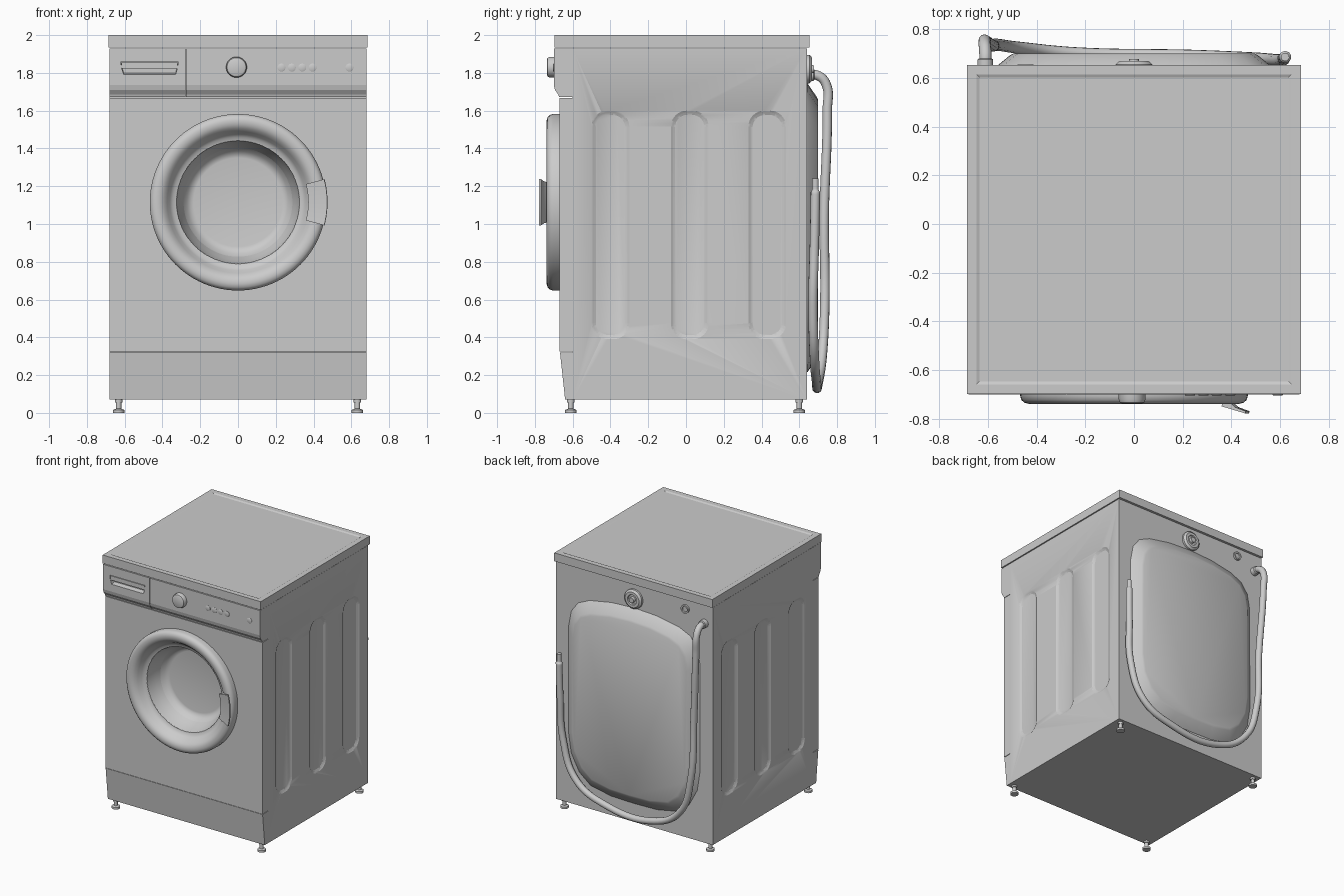
import bpy, bmesh, math
from mathutils import Vector

if "Cube" in bpy.data.objects:
    bpy.data.objects.remove(bpy.data.objects["Cube"])

GREY = (0.6, 0.6, 0.6, 1)
mat = bpy.data.materials.new("appliance_grey")
mat.use_nodes = True
mat.diffuse_color = GREY
mat.node_tree.nodes["Principled BSDF"].inputs["Base Color"].default_value = GREY


def select(obj):
    bpy.ops.object.select_all(action='DESELECT')
    obj.select_set(True)
    bpy.context.view_layer.objects.active = obj


def finish(name, bm):
    bmesh.ops.recalc_face_normals(bm, faces=bm.faces)
    mesh = bpy.data.meshes.new(name)
    bm.to_mesh(mesh)
    bm.free()
    obj = bpy.data.objects.new(name, mesh)
    bpy.context.collection.objects.link(obj)
    mesh.materials.append(mat)
    return obj


def smooth(obj, angle=35):
    select(obj)
    bpy.ops.object.shade_smooth_by_angle(angle=math.radians(angle))
    return obj


def loft(name, rings):
    """Skin a list of equal-length point rings and cap both ends."""
    bm = bmesh.new()
    loops = [[bm.verts.new(p) for p in ring] for ring in rings]
    n = len(loops[0])
    for a, b in zip(loops, loops[1:]):
        for i in range(n):
            j = (i + 1) % n
            bm.faces.new((a[i], a[j], b[j], b[i]))
    bm.faces.new(loops[0])
    bm.faces.new(loops[-1])
    return finish(name, bm)


def prism(name, profile, x0, x1):
    return loft(name, [[(x, y, z) for y, z in profile] for x in (x0, x1)])


def box(name, x, y, z):
    return prism(name, [(y[0], z[0]), (y[1], z[0]), (y[1], z[1]), (y[0], z[1])], *x)


def lathe(name, profile, center, axis='Y', steps=64):
    """Turn (radius, distance) pairs around an axis through center."""
    rings = []
    for r, d in profile:
        ring = []
        for i in range(steps):
            a = math.tau * i / steps
            c, s = max(r, 0.0005) * math.cos(a), max(r, 0.0005) * math.sin(a)
            off = (c, d, s) if axis == 'Y' else (c, s, d)
            ring.append(Vector(center) + Vector(off))
        rings.append(ring)
    return smooth(loft(name, rings))


def rounded(w, h, r, n=8):
    """Rounded rectangle outline centred on the origin."""
    pts = []
    for k, (sx, sy) in enumerate(((1, 1), (-1, 1), (-1, -1), (1, -1))):
        for i in range(n + 1):
            a = math.pi / 2 * (k + i / n)
            pts.append((sx * (w / 2 - r) + r * math.cos(a),
                        sy * (h / 2 - r) + r * math.sin(a)))
    return pts


def cut(obj, cutters):
    for c in cutters:
        mod = obj.modifiers.new("cut", 'BOOLEAN')
        mod.operation, mod.solver, mod.object = 'DIFFERENCE', 'EXACT', c
        select(obj)
        bpy.ops.object.modifier_apply(modifier=mod.name)
    return obj


def discard(cutters):
    for c in cutters:
        bpy.data.objects.remove(c)


W = 0.68
DOOR = (0, 0, 1.115)

# Cabinet with three pressed panels on each side
cabinet = box("cabinet", (-W, W), (-0.6, 0.64), (0.07, 1.93))
door_hole = lathe("door_hole_cutter", [(0.4, -0.9), (0.4, -0.4)], DOOR)
dents = []
for side in (-1, 1):
    for yc in (-0.4, 0.02, 0.43):
        layers = ((0.004, 0.21), (0, 0.2), (-0.006, 0.18), (-0.012, 0.155))
        dents.append(loft("dent_cutter", [
            [(side * (W + d), yc + u, 0.995 + v)
             for u, v in rounded(w, w + 1.01, w * 0.42)] for d, w in layers]))
cut(cabinet, [door_hole] + dents)
smooth(cabinet)

# Front panel and sloping kick plate
front_panel = box("front_panel", (-W, W), (-0.67, -0.6), (0.324, 1.668))
cut(front_panel, [door_hole])
discard([door_hole] + dents)
prism("kick_plate", [(-0.6, 0.32), (-0.667, 0.32), (-0.64, 0.07), (-0.6, 0.07)], -W, W)

# Control fascia, split at the drawer seam
fascia = [(-0.6, 1.93), (-0.7, 1.93), (-0.7, 1.735), (-0.694, 1.71),
          (-0.676, 1.685), (-0.672, 1.672), (-0.6, 1.672)]
drawer = prism("detergent_drawer", fascia, -W, -0.277)
prism("control_fascia", fascia, -0.274, W)
grip_shape = [(-0.62, 1.857), (-0.317, 1.857), (-0.32, 1.825),
              (-0.33, 1.788), (-0.605, 1.788), (-0.617, 1.825)]
grip = loft("grip_cutter", [[(x, y, z + dz) for x, z in grip_shape]
                            for y, dz in ((-0.72, 0), (-0.665, 0.012))])
cut(drawer, [grip])
discard([grip])
box("drawer_grip_lip", (-0.617, -0.321), (-0.699, -0.685), (1.824, 1.857))

# Worktop with a shallow pressed centre
worktop = box("worktop", (-0.685, 0.685), (-0.697, 0.653), (1.935, 2.0))
bm = bmesh.new()
bm.from_mesh(worktop.data)
bm.normal_update()
top = [f for f in bm.faces if f.normal.z > 0.9]
bmesh.ops.inset_region(bm, faces=top, thickness=0.055)
bmesh.ops.inset_region(bm, faces=top, thickness=0.018, depth=-0.006)
bm.to_mesh(worktop.data)
bm.free()

# Round door: rim, throat and glass bowl
lathe("door", [(0.467, -0.665), (0.467, -0.705), (0.462, -0.722), (0.45, -0.733),
               (0.432, -0.738), (0.41, -0.735), (0.392, -0.725), (0.375, -0.705),
               (0.36, -0.68), (0.345, -0.665), (0.325, -0.66)], DOOR, steps=96)
bpy.data.objects["door"].data.polygons[-1].select = True
bm = bmesh.new()
bm.from_mesh(bpy.data.objects["door"].data)
bmesh.ops.delete(bm, geom=[f for f in bm.faces if len(f.verts) > 4], context='FACES_ONLY')
bm.to_mesh(bpy.data.objects["door"].data)
bm.free()
bowl = lathe("door_glass", [(0.326, -0.662), (0.318, -0.63), (0.305, -0.59), (0.288, -0.55),
                            (0.27, -0.522), (0.25, -0.508), (0.235, -0.505), (0, -0.505)],
             DOOR, steps=96)
bm = bmesh.new()
bm.from_mesh(bowl.data)
rim = [f for f in bm.faces if len(f.verts) > 4 and f.calc_center_median().y < -0.6]
bmesh.ops.delete(bm, geom=rim, context='FACES_ONLY')
bmesh.ops.reverse_faces(bm, faces=[f for f in bm.faces if f.normal.y > 0.5])
bm.to_mesh(bowl.data)
bm.free()

# Door handle: flared arc plate following the rim
section = [(0.375, -0.735), (0.372, -0.748), (0.42, -0.762), (0.472, -0.777),
           (0.474, -0.768), (0.43, -0.752), (0.41, -0.735)]
arc = [math.radians(-15 + 2.5 * i) for i in range(13)]
smooth(loft("door_handle", [[(r * math.cos(a), y, 1.115 + r * math.sin(a))
                             for r, y in section] for a in arc]))

# Programme knob and small buttons
lathe("programme_knob", [(0.055, -0.69), (0.055, -0.72), (0.05, -0.732),
                         (0.042, -0.736), (0, -0.736)], (-0.008, 0, 1.83))
for x in (0.23, 0.285, 0.34, 0.395, 0.59):
    lathe("button", [(0.021, -0.69), (0.021, -0.702), (0.017, -0.704), (0, -0.704)],
          (x, 0, 1.828), steps=24)

# Raised rear cover with an arched top
half = [(0, 1.75), (0.2, 1.74), (0.39, 1.705), (0.49, 1.66), (0.55, 1.58), (0.573, 1.46),
        (0.575, 0.62), (0.55, 0.46), (0.48, 0.33), (0.38, 0.25), (0.2, 0.215), (0, 0.21)]
outline = half + [(-x, z) for x, z in half[-2:0:-1]]
smooth(loft("rear_cover", [[(x * s, y, 0.98 + (z - 0.98) * t) for x, z in outline]
                           for y, s, t in ((0.635, 1, 1), (0.645, 0.985, 0.99),
                                           (0.692, 0.885, 0.9), (0.7, 0.86, 0.88))]))

# Rear fittings
lathe("water_inlet", [(0.075, 0.635), (0.075, 0.655), (0.06, 0.668), (0.04, 0.668),
                      (0.036, 0.658), (0.022, 0.658), (0.02, 0.678), (0, 0.678)],
      (0, 0, 1.82), steps=40)
lathe("rear_plug", [(0.033, 0.635), (0.033, 0.655), (0.022, 0.655),
                    (0.02, 0.646), (0, 0.646)], (-0.445, 0, 1.86), steps=24)
lathe("hose_collar", [(0.032, 0.635), (0.032, 0.675), (0.026, 0.68), (0, 0.68)],
      (-0.61, 0, 1.79), steps=24)

# Drain hose looping under the rear cover
path = [(-0.61, 0.64, 1.79), (-0.61, 0.7, 1.785), (-0.613, 0.742, 1.74), (-0.61, 0.748, 1.6),
        (-0.58, 0.732, 1.05), (-0.555, 0.735, 0.58), (-0.46, 0.722, 0.31), (-0.23, 0.7, 0.16),
        (0.24, 0.69, 0.17), (0.48, 0.68, 0.29), (0.595, 0.672, 0.57), (0.615, 0.68, 0.9),
        (0.62, 0.685, 1.17), (0.62, 0.685, 1.18), (0.62, 0.685, 1.24)]
curve = bpy.data.curves.new("drain_hose", 'CURVE')
curve.dimensions = '3D'
curve.bevel_depth, curve.bevel_resolution, curve.resolution_u = 0.025, 4, 8
curve.use_fill_caps = True
spline = curve.splines.new('BEZIER')
spline.bezier_points.add(len(path) - 1)
for i, (point, co) in enumerate(zip(spline.bezier_points, path)):
    point.co = co
    point.handle_left_type = point.handle_right_type = 'AUTO'
    point.radius = 0.7 if i > 12 else 1
curve.materials.append(mat)
hose = bpy.data.objects.new("drain_hose", curve)
bpy.context.collection.objects.link(hose)
select(hose)
bpy.ops.object.convert(target='MESH')
smooth(bpy.context.object, 50)

# Adjustable feet
for x in (-0.632, 0.632):
    for y in (-0.61, 0.6):
        lathe("foot", [(0.03, 0), (0.03, 0.016), (0.014, 0.022), (0.014, 0.055),
                       (0.02, 0.055), (0.02, 0.075)], (x, y, 0), axis='Z', steps=20)
